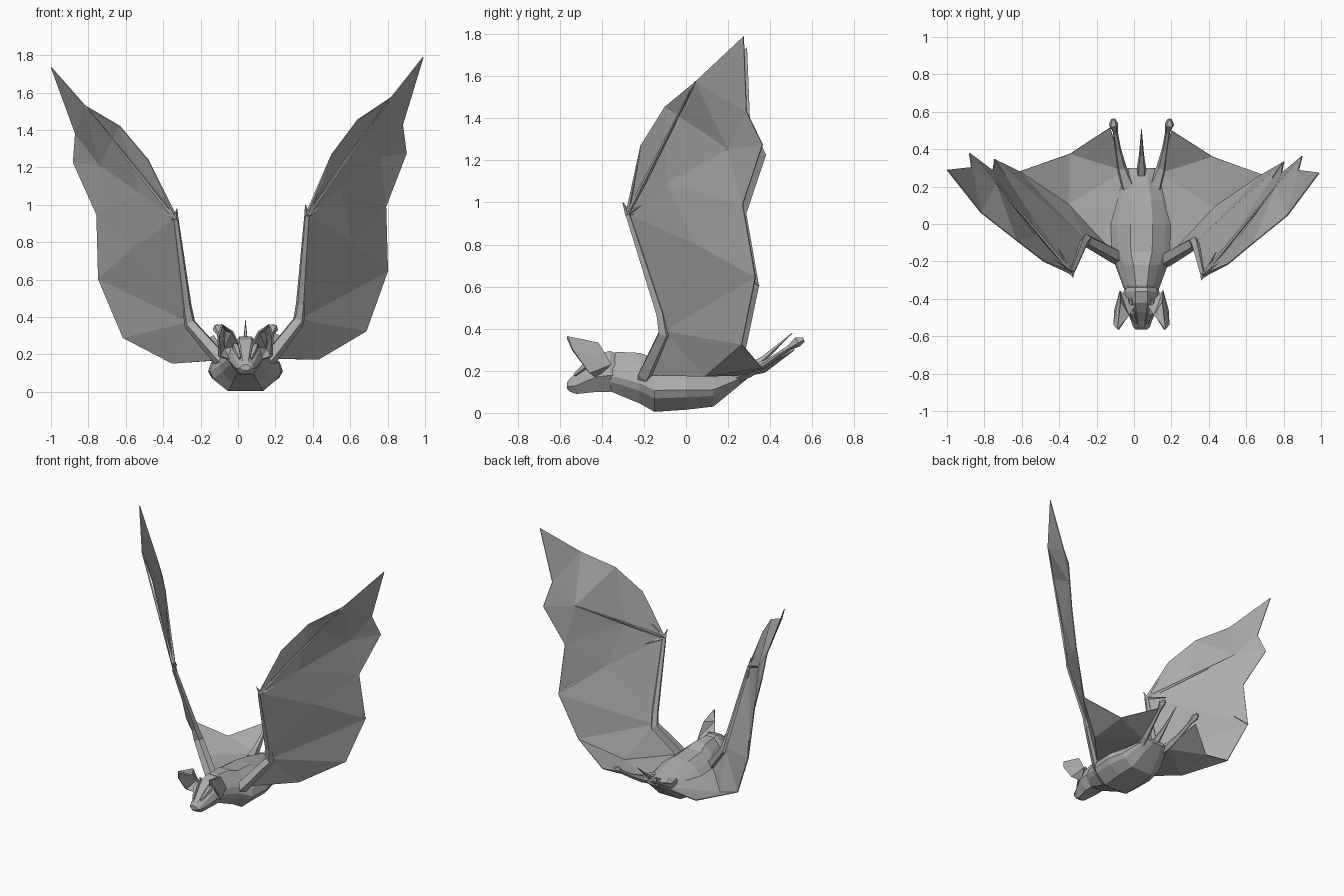
import bpy, bmesh, math
from mathutils import Vector, Matrix

cube = bpy.data.objects.get("Cube")
if cube:
    bpy.data.objects.remove(cube)

mat = bpy.data.materials.new("grey")
mat.use_nodes = True
GREY = (0.42, 0.42, 0.42, 1)
mat.diffuse_color = GREY
mat.node_tree.nodes["Principled BSDF"].inputs["Base Color"].default_value = GREY

CX = 0.04  # body centre line
MIRROR = (Matrix.Translation((CX, 0, 0)) @ Matrix.Scale(-1, 4, (1, 0, 0))
          @ Matrix.Translation((-CX, 0, 0)))
# The right wing is swung a little further out than the left
PIVOT = Vector((CX, 0, 0.15))
LEAN = (Matrix.Translation(PIVOT + Vector((0, 0.015, 0)))
        @ Matrix.Rotation(-0.055, 4, 'Y') @ Matrix.Translation(-PIVOT))


def make(name, verts, faces, matrix=None, thick=0):
    bm = bmesh.new()
    vs = [bm.verts.new(v) for v in verts]
    for f in faces:
        bm.faces.new([vs[i] for i in f])
    if matrix:
        bm.transform(matrix)
    bmesh.ops.recalc_face_normals(bm, faces=bm.faces)
    me = bpy.data.meshes.new(name)
    bm.to_mesh(me)
    bm.free()
    me.materials.append(mat)
    ob = bpy.data.objects.new(name, me)
    bpy.context.collection.objects.link(ob)
    if thick:
        mod = ob.modifiers.new("thickness", 'SOLIDIFY')
        mod.thickness = thick
        mod.offset = 0


def skin(name, rings, matrix=None):
    """Join rings of points into a closed tube."""
    n = len(rings[0])
    verts = [p for r in rings for p in r]
    faces = [(k * n + i, k * n + (i + 1) % n, (k + 1) * n + (i + 1) % n, (k + 1) * n + i)
             for k in range(len(rings) - 1) for i in range(n)]
    faces += [range(n), range(len(verts) - n, len(verts))]
    make(name, verts, faces, matrix)


def limb(name, path, radii, matrix=None, sides=5):
    """Tapered tube along a path."""
    pts = [Vector(p) for p in path]
    rings = []
    for i, (p, r) in enumerate(zip(pts, radii)):
        d = (pts[min(i + 1, len(pts) - 1)] - pts[max(i - 1, 0)]).normalized()
        u = d.cross(Vector((1, 0, 0))).normalized()
        w = d.cross(u)
        rings.append([p + r * (math.cos(a) * u + math.sin(a) * w)
                      for a in (math.tau * k / sides for k in range(sides))])
    skin(name, rings, matrix)


def loft(name, sections, profile):
    """Symmetric loft along y; sections are y, half width, bottom, top."""
    rings = []
    for y, hw, zb, zt in sections:
        half = [(a * hw, zb + b * (zt - zb)) for a, b in profile]
        rings.append([(CX + x, y, z) for x, z in half]
                     + [(CX - x, y, z) for x, z in reversed(half)])
    skin(name, rings)


# Body, head and tail
loft("body", [(-0.4, 0.07, 0.12, 0.26), (-0.33, 0.1, 0.09, 0.29), (-0.22, 0.14, 0.045, 0.285),
              (-0.15, 0.19, 0.005, 0.26), (0.0, 0.2, 0.015, 0.25), (0.13, 0.17, 0.03, 0.23),
              (0.24, 0.12, 0.12, 0.21), (0.3, 0.07, 0.17, 0.2)],
     [(0.3, 1), (0.65, 0.8), (0.92, 0.6), (1, 0.4), (0.9, 0.25), (0.5, 0)])
loft("head", [(-0.565, 0.03, 0.115, 0.145), (-0.55, 0.045, 0.1, 0.165), (-0.52, 0.055, 0.09, 0.19),
              (-0.47, 0.075, 0.095, 0.24), (-0.42, 0.095, 0.1, 0.28), (-0.36, 0.095, 0.1, 0.295),
              (-0.31, 0.08, 0.12, 0.27)],
     [(0.35, 1), (0.85, 0.7), (1, 0.4), (0.5, 0)])
limb("tail", [(CX, 0.27, 0.19), (CX, 0.37, 0.26), (CX, 0.505, 0.38)], [0.03, 0.014, 0.002])

# Wing points, named by place
wing = {
    "tip": (0.99, 0.274, 1.79), "lead1": (0.82, 0.045, 1.575), "lead2": (0.64, -0.1, 1.455),
    "lead3": (0.505, -0.212, 1.275), "wrist": (0.37, -0.275, 0.945), "elbow": (0.33, -0.1, 0.39),
    "shoulder": (0.17, -0.19, 0.18), "trail1": (0.88, 0.288, 1.43), "trail2": (0.9, 0.364, 1.275),
    "trail3": (0.79, 0.27, 0.99), "trail4": (0.8, 0.33, 0.645), "trail5": (0.685, 0.265, 0.325),
    "trail6": (0.42, 0.36, 0.215), "foot": (0.2, 0.5, 0.31), "low": (0.43, 0.09, 0.175),
    "mid": (0.61, 0.05, 0.8), "bone1": (0.55, -0.09, 1.09), "bone2": (0.76, 0.2, 1.255),
    "side": (0.17, 0.1, 0.18), "hip": (0.13, 0.27, 0.18),
}
panels = [
    "tip lead1 trail1", "lead1 bone2 trail1", "trail1 bone2 trail2", "lead1 lead2 bone2",
    "lead2 bone1 bone2", "lead2 lead3 bone1", "lead3 wrist bone1", "bone2 trail3 trail2",
    "bone1 trail3 bone2", "bone1 mid trail3", "wrist mid bone1", "mid trail4 trail3",
    "wrist elbow mid", "elbow trail4 mid", "elbow trail5 trail4", "elbow low trail5",
    "low trail6 trail5", "elbow shoulder low", "shoulder side low", "side hip low",
    "hip trail6 low", "hip foot trail6",
]
names = list(wing)
wing_faces = [[names.index(n) for n in p.split()] for p in panels]

# Ear cup: rim, then the back point
ear = [(0.165, -0.565, 0.36), (0.185, -0.54, 0.3), (0.18, -0.46, 0.19), (0.12, -0.43, 0.17),
       (0.075, -0.44, 0.25), (0.11, -0.49, 0.32), (0.15, -0.42, 0.33), (0.155, -0.36, 0.23)]
ear_faces = [(0, 1, 7), (1, 2, 7), (2, 3, 7), (3, 4, 7), (4, 5, 7), (5, 6, 7), (5, 0, 6), (0, 7, 6)]

for side, flip, lean in (("left", Matrix.Identity(4), Matrix.Identity(4)),
                         ("right", MIRROR, LEAN)):
    m = lean @ flip
    make(side + "_wing_membrane", wing.values(), wing_faces, m, 0.006)
    limb(side + "_arm", [(0.13, -0.2, 0.14), wing["shoulder"], (0.325, -0.1, 0.38),
                         (0.335, -0.12, 0.47), wing["wrist"]],
         [0.04, 0.042, 0.034, 0.026, 0.016], m)
    limb(side + "_thumb", [wing["wrist"], (0.36, -0.3, 1.0)], [0.015, 0.002], m, 4)
    # Finger bones fanning from the wrist
    for i, end in enumerate(("lead1", "bone2", "lead3")):
        limb(f"{side}_finger_{i + 1}", [wing["wrist"], wing[end]], [0.012, 0.004], m, 4)
    limb(side + "_short_finger", [wing["wrist"], (0.44, -0.15, 0.925)], [0.012, 0.002], m, 4)
    limb(side + "_trailing_bone", [(0.74, 0.25, 0.72), wing["trail4"]], [0.004, 0.006], m, 4)
    # Leg and foot
    limb(side + "_leg", [(0.11, 0.2, 0.17), (0.145, 0.3, 0.195), (0.165, 0.4, 0.25),
                         (0.18, 0.49, 0.31), (0.19, 0.53, 0.34), (0.19, 0.56, 0.35)],
         [0.045, 0.026, 0.016, 0.014, 0.026, 0.012], flip)
    # Ear and brow ridge
    make(side + "_ear", ear, ear_faces, flip, 0.012)
    limb(side + "_brow", [(0.07, -0.53, 0.18), (0.09, -0.47, 0.23), (0.1, -0.4, 0.27)],
         [0.008, 0.02, 0.01], flip)
